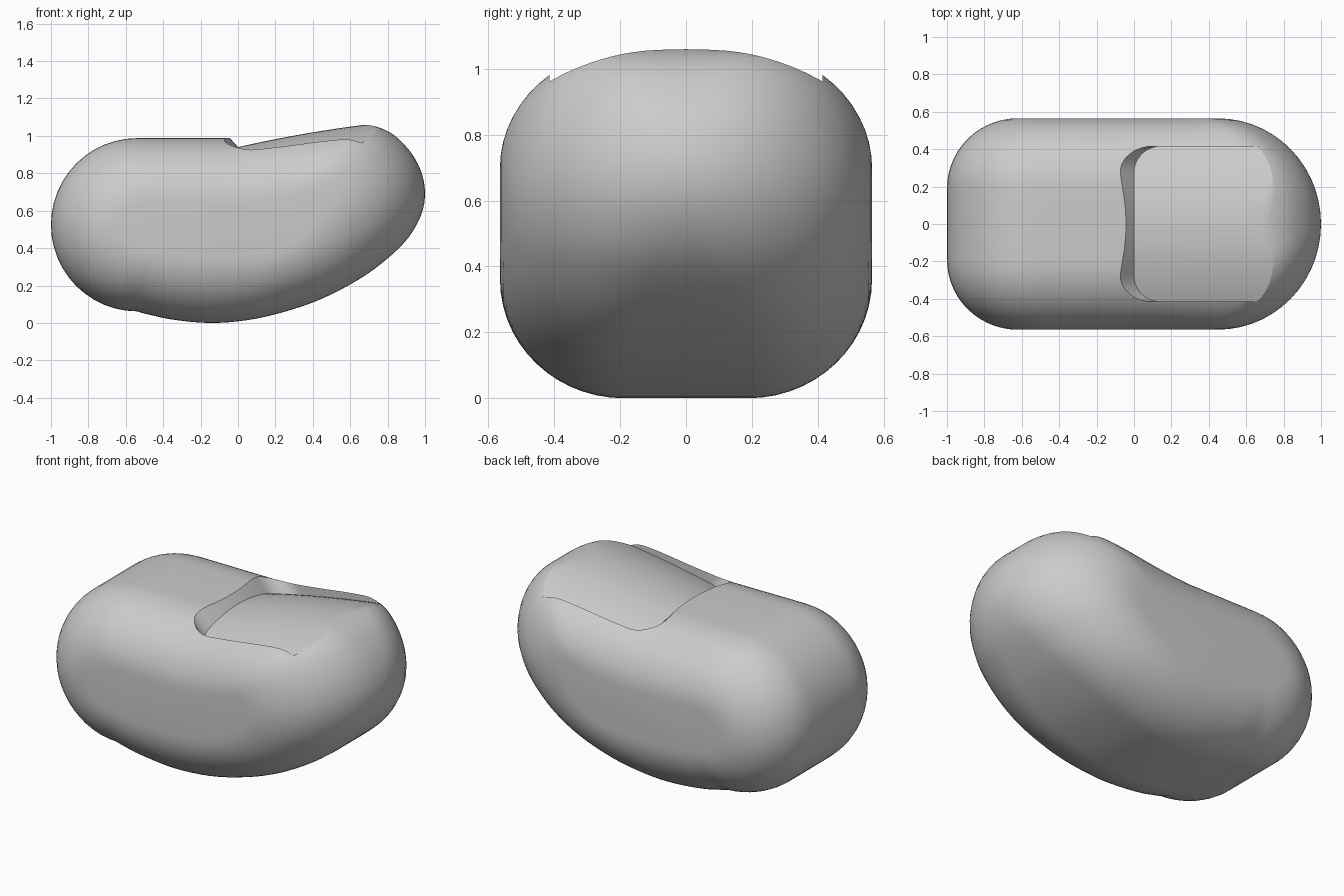
import bpy
import bmesh
import math
from mathutils import Vector

if "Cube" in bpy.data.objects:
    bpy.data.objects.remove(bpy.data.objects["Cube"], do_unlink=True)

grey = bpy.data.materials.new("soft_grey")
grey.use_nodes = True
colour = (0.6, 0.6, 0.6, 1)
grey.diffuse_color = colour
grey.node_tree.nodes["Principled BSDF"].inputs["Base Color"].default_value = colour


def loft(name, rings, strip_caps=False):
    """Closed solid through equal rings, capped at both ends."""
    bm = bmesh.new()
    loops = [[bm.verts.new(p) for p in ring] for ring in rings]
    count = len(rings[0])
    for a, b in zip(loops, loops[1:]):
        for i in range(count):
            j = (i + 1) % count
            bm.faces.new((a[i], a[j], b[j], b[i]))
    for end in (loops[0], loops[-1]):
        if strip_caps:
            for i in range(count // 2 - 1):
                bm.faces.new((end[i], end[i + 1], end[count - 2 - i], end[count - 1 - i]))
        else:
            bm.faces.new(end)
    bmesh.ops.recalc_face_normals(bm, faces=bm.faces)
    mesh = bpy.data.meshes.new(name)
    bm.to_mesh(mesh)
    bm.free()
    mesh.materials.append(grey)
    obj = bpy.data.objects.new(name, mesh)
    bpy.context.collection.objects.link(obj)
    return obj


def smooth_path(points, steps):
    """Catmull-Rom curve through open control points."""
    pts = [Vector(p) for p in points]
    pts = [2 * pts[0] - pts[1]] + pts + [2 * pts[-1] - pts[-2]]
    out = []
    for a, b, c, d in zip(pts, pts[1:], pts[2:], pts[3:]):
        for s in range(steps):
            t = s / steps
            out.append(0.5 * (2 * b + (c - a) * t + (2 * a - 5 * b + 4 * c - d) * t * t
                              + (3 * b - a - 3 * c + d) * t ** 3))
    return out


# Side outline: round tail, bowed belly, rounded nose, gently rising top
tail = []
for k in range(25):
    a = math.pi * (0.5 + k / 24)
    tail.append(Vector((-0.54 + 0.46 * math.cos(a), 0.525 + 0.463 * math.sin(a))))
belly = [(-0.5, 0.05), (-0.35, 0.018), (-0.15, 0), (0.05, 0.015), (0.25, 0.06),
         (0.45, 0.13), (0.65, 0.235), (0.8, 0.345), (0.91, 0.455), (0.98, 0.58),
         (1, 0.7), (0.975, 0.82), (0.91, 0.93), (0.81, 1.02), (0.68, 1.06),
         (0.5, 1.045), (0.25, 1.015), (0, 0.99), (-0.1, 0.988), (-0.3, 0.988), (-0.53, 0.988)]
outline = tail + smooth_path(belly, 4)

# Body: the outline shrinks toward an inner outline as it rounds over to each side
HALF_WIDTH = 0.565


def body_point(p, turn):
    x, z = p
    tx = x
    if x > 0.2:
        tx = 0.2 + (x - 0.2) * 0.31
    elif x < -0.4:
        tx = -0.4 + (x + 0.4) * 0.37
    mid = 0.5 + 0.5 * max(tx, 0) ** 2 + 0.06 * max(-tx, 0) ** 2
    tz = mid + 0.28 * (z - mid)
    flat = 0.19 * (1 - max(0, (x - 0.45) / 0.55) ** 2)
    c, s = math.cos(turn), math.sin(turn)
    y = math.copysign(max(flat, 0) + (HALF_WIDTH - max(flat, 0)) * abs(s), turn)
    return (tx + (x - tx) * c, y, tz + (z - tz) * c)


# A shared centre ring joins the two mirrored halves
quarter = [math.pi / 2 * k / 14 for k in range(15)]
left = [[body_point(p, t) for p in outline] for t in quarter]
right = [[(x, -y, z) for x, y, z in ring] for ring in reversed(left)]
centre = [[(p.x, 0, p.y) for p in outline]]
body = loft("rounded_body", right + centre + left)

# Recess cutter: rounded front corners, crowned floor, sloping front wall
stations = []
for k in range(11):
    a = math.pi / 2 * k / 10
    stations.append((0.14 * (1 - math.cos(a)), 0.275 + 0.14 * math.sin(a)))
stations += [(0.14 + 0.08 * k, 0.415) for k in range(1, 13)]


def floor_height(x):
    t = min(x / 0.68, 1)
    return 0.94 + 0.155 * t - 0.035 * t * t + 0.1 * max(0, x - 0.68)


rings = []
for x, w in stations:
    low, high = [], []
    for k in range(21):
        y = w * (k / 10 - 1)
        z = floor_height(x) - y * y / 1.8
        low.append((x, y, z))
        high.append((x - 0.9 * (1.3 - z), y, 1.3))
    rings.append(low + high[::-1])
cutter = loft("recess_cutter", rings, strip_caps=True)
cutter.hide_render = True

# Cut the recess, then smooth while keeping its rim sharp
cut = body.modifiers.new("recess", 'BOOLEAN')
cut.operation = 'DIFFERENCE'
cut.solver = 'EXACT'
cut.object = cutter
bpy.ops.object.select_all(action='DESELECT')
body.select_set(True)
bpy.context.view_layer.objects.active = body
bpy.ops.object.modifier_apply(modifier=cut.name)
bpy.data.objects.remove(cutter, do_unlink=True)
bpy.ops.object.shade_smooth_by_angle(angle=math.radians(28))
